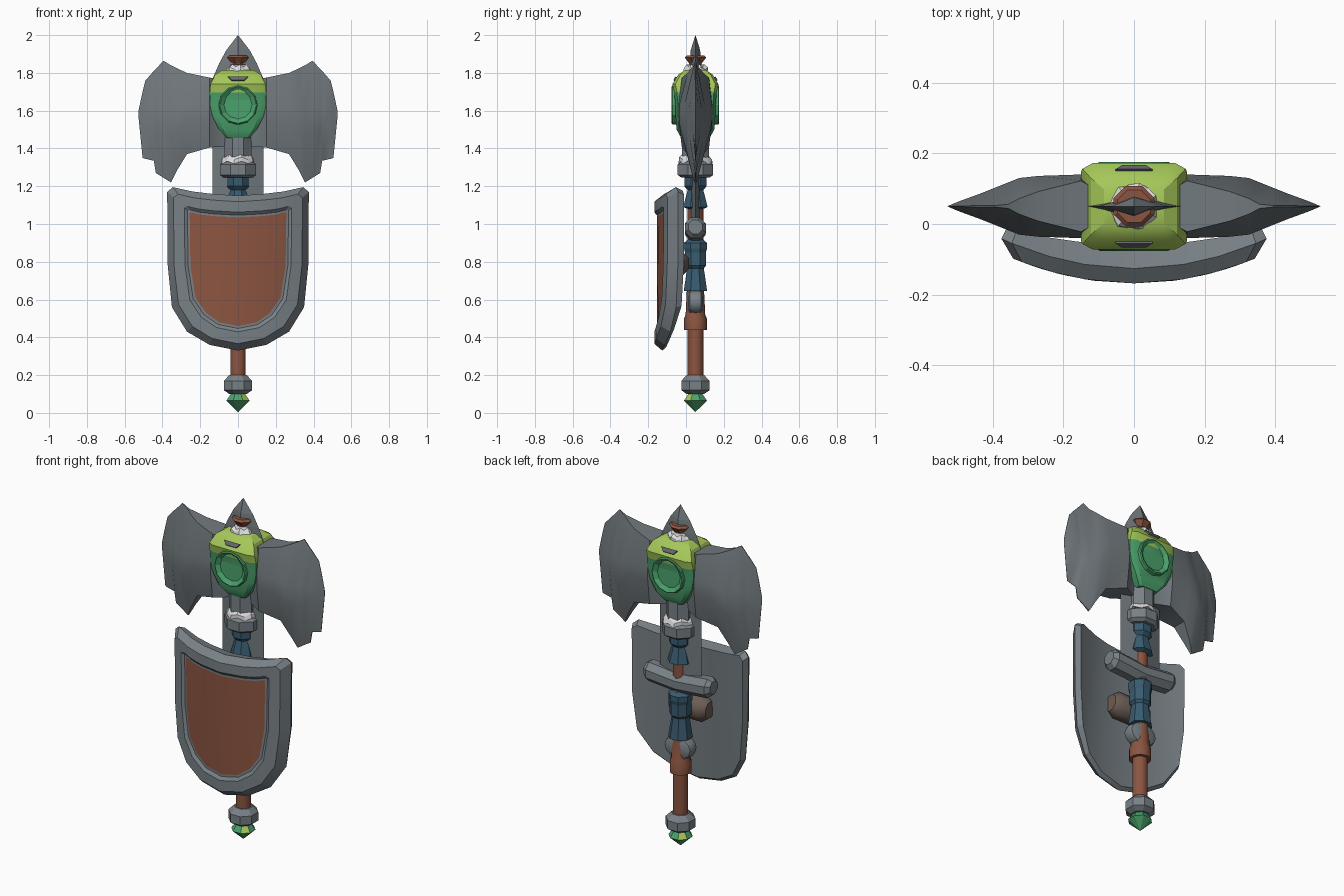
import bpy, bmesh, math, random
from mathutils import Vector

random.seed(4)
if "Cube" in bpy.data.objects:
    bpy.data.objects.remove(bpy.data.objects["Cube"])

AXIS_Y = 0.05


def material(name, r, g, b):
    m = bpy.data.materials.new(name)
    m.use_nodes = True
    m.diffuse_color = (r, g, b, 1)
    m.node_tree.nodes["Principled BSDF"].inputs["Base Color"].default_value = (r, g, b, 1)
    return m


STEEL = material("steel grey", 0.19, 0.22, 0.24)
BLADE = material("blade grey", 0.165, 0.19, 0.205)
LEATHER = material("red brown", 0.26, 0.09, 0.052)
LIME = material("lime green", 0.38, 0.58, 0.1)
GREEN = material("jade green", 0.07, 0.36, 0.15)
BLUE = material("dark blue", 0.04, 0.105, 0.16)
FUR = material("white fur", 0.75, 0.75, 0.77)
STRAP = material("dull brown", 0.15, 0.11, 0.09)
SLOT = material("slot grey", 0.14, 0.14, 0.17)


def make(name, verts, faces, mats, mirror=False, mat_ids=None, smooth=False):
    bm = bmesh.new()
    vs = [bm.verts.new(v) for v in verts]
    for i, f in enumerate(faces):
        face = bm.faces.new([vs[j] for j in f])
        face.material_index = mat_ids[i] if mat_ids else 0
    bmesh.ops.remove_doubles(bm, verts=bm.verts, dist=0.0004)
    bmesh.ops.recalc_face_normals(bm, faces=bm.faces)
    me = bpy.data.meshes.new(name)
    bm.to_mesh(me)
    bm.free()
    ob = bpy.data.objects.new(name, me)
    bpy.context.collection.objects.link(ob)
    for m in mats:
        me.materials.append(m)
    if mirror:
        mod = ob.modifiers.new("Mirror", "MIRROR")
        mod.use_clip = True
    if smooth:
        bpy.ops.object.select_all(action="DESELECT")
        ob.select_set(True)
        bpy.context.view_layer.objects.active = ob
        bpy.ops.object.shade_smooth_by_angle(angle=math.radians(smooth))
    return ob


def loft(name, rings, mats, cap_start=True, cap_end=True, **kw):
    """Skin closed rings of equal length."""
    n = len(rings[0])
    verts = [v for r in rings for v in r]
    faces = [(i * n + j, i * n + (j + 1) % n, (i + 1) * n + (j + 1) % n, (i + 1) * n + j)
             for i in range(len(rings) - 1) for j in range(n)]
    if cap_start:
        faces.append(tuple(range(n)))
    if cap_end:
        faces.append(tuple(range(len(verts) - n, len(verts))))
    return make(name, verts, faces, mats, **kw)


def lathe(name, profile, sides, mat, **kw):
    """Turn (radius, z) pairs about the weapon axis, a flat side to the front."""
    rings = []
    for r, z in profile:
        angles = [math.tau * (k + 0.5) / sides for k in range(sides)]
        rings.append([(max(r, 0.0005) * math.cos(a), AXIS_Y + max(r, 0.0005) * math.sin(a), z)
                      for a in angles])
    return loft(name, rings, [mat], **kw)


def fur(name, radius, z0, z1):
    """Ragged collar."""
    rings = []
    for r, z in ((0.7, z0 + 0.01), (1, z0), (0.95, (z0 + z1) / 2), (0.75, z1)):
        ring = []
        for k in range(14):
            a = math.tau * k / 14
            rr = radius * r * random.uniform(0.9, 1.05)
            zz = z + (0.007 if k % 2 else -0.006)
            ring.append((rr * math.cos(a), AXIS_Y + rr * math.sin(a), zz))
        rings.append(ring)
    loft(name, rings, [FUR])


# Shaft, sleeves, collars and end gem
lathe("shaft", [(0.042, 0.18), (0.042, 1.3)], 10, LEATHER, smooth=40)
lathe("shaft_sleeve", [(0.06, 0.44), (0.06, 0.5), (0.052, 0.52), (0.045, 0.66)], 10, LEATHER, smooth=40)
lathe("end_collar", [(0.05, 0.1), (0.081, 0.12), (0.081, 0.17), (0.05, 0.2)], 8, STEEL)
lathe("lower_grip", [(0.067, 0.645), (0.048, 0.765), (0.06, 0.78), (0.06, 0.85),
                     (0.066, 0.87), (0.066, 0.9), (0.04, 0.92)], 8, BLUE)
lathe("upper_grip", [(0.045, 1.08), (0.07, 1.09), (0.045, 1.18), (0.064, 1.2),
                     (0.064, 1.25)], 8, BLUE)
lathe("neck_collar", [(0.08, 1.245), (0.102, 1.26), (0.102, 1.315), (0.08, 1.33)], 8, STEEL)
fur("neck_fur", 0.09, 1.325, 1.37)
lathe("head_socket", [(0.078, 1.35), (0.078, 1.5)], 8, STEEL)

gem = lathe("end_gem", [(0, 0.005), (0.066, 0.065), (0.037, 0.105)], 8, GREEN)
gem.data.materials.append(LIME)
for p in gem.data.polygons:
    if p.normal.z > 0.1 and p.normal.x * p.normal.y < -0.1:
        p.material_index = 1

# Disc pommel of the sword
disc = []
for y, r in ((-0.04, 0.6), (-0.03, 0.9), (0, 1), (0.03, 0.9), (0.04, 0.6)):
    disc.append([(0.092 * r * math.cos(math.tau * k / 12), AXIS_Y + y,
                  0.587 + 0.07 * r * math.sin(math.tau * k / 12)) for k in range(12)])
loft("sword_pommel", disc, [STEEL], smooth=40)

# Sword crossguard with a slight sag in the middle
guard = []
for x, r, z in ((-0.215, 0.04, 0.985), (-0.19, 0.06, 0.98), (0, 0.058, 0.962),
                (0.19, 0.06, 0.98), (0.215, 0.04, 0.985)):
    guard.append([(x, AXIS_Y + r * math.cos(math.tau * (k + 0.5) / 8),
                   z + r * math.sin(math.tau * (k + 0.5) / 8)) for k in range(8)])
loft("sword_crossguard", guard, [STEEL])

# Sword blade running up through the axe head
sword = [[(-w, AXIS_Y, z), (0, AXIS_Y - t, z), (w, AXIS_Y, z), (0, AXIS_Y + t, z)]
         for z, w, t in ((0.98, 0.135, 0.03), (1.77, 0.134, 0.03), (1.85, 0.1, 0.03),
                         (1.92, 0.062, 0.025), (2.0, 0.0005, 0.0005))]
loft("sword_blade", sword, [BLADE])

# Twin axe blades: x, top, bottom, edge and middle half thickness
wing = []
for x, top, bot, te, tm in ((0, 1.76, 1.41, 0.03, 0.04), (0.075, 1.765, 1.41, 0.03, 0.04),
                            (0.15, 1.775, 1.405, 0.072, 0.09),
                            (0.27, 1.8, 1.37, 0.042, 0.086), (0.325, 1.825, 1.28, 0.022, 0.08),
                            (0.355, 1.84, 1.22, 0.006, 0.068), (0.395, 1.865, 1.245, 0.002, 0.052),
                            (0.435, 1.82, 1.27, 0.002, 0.036), (0.446, 1.81, 1.335, 0.002, 0.032),
                            (0.49, 1.76, 1.345, 0.001, 0.016), (0.505, 1.7, 1.35, 0.001, 0.01),
                            (0.527, 1.6, 1.57, 0.0005, 0.0005)):
    hi, lo = top * 0.6 + bot * 0.4, top * 0.4 + bot * 0.6
    side = [(te, top), (tm, hi), (tm, lo), (te, bot)]
    wing.append([(x, AXIS_Y + t, z) for t, z in side] + [(x, AXIS_Y - t, z) for t, z in side[::-1]])
loft("axe_blades", wing, [BLADE], cap_start=False, mirror=True, smooth=35)

# Head body: chamfered barrel, lime above and green below
body = []
for z, a, b in ((1.455, 0.06, 0.075), (1.5, 0.1, 0.1), (1.57, 0.136, 0.105), (1.63, 0.148, 0.107),
                (1.695, 0.15, 0.112), (1.74, 0.146, 0.122), (1.79, 0.122, 0.092),
                (1.815, 0.085, 0.055)):
    q = [(a, b * 0.87), (a * 0.8, b)]
    ring = q + [(-x, y) for x, y in q[::-1]] + [(-x, -y) for x, y in q] + [(x, -y) for x, y in q[::-1]]
    body.append([(x, AXIS_Y + y, z) for x, y in ring])
head = loft("head_body", body, [GREEN, LIME], smooth=30)
for p in head.data.polygons:
    if p.center.z > 1.69:
        p.material_index = 1

# Round bosses with a sunken face, and slots, on the front and back
for s, label in ((-1, "front"), (1, "back")):
    boss = []
    for r, d in ((0.106, 0.085), (0.103, 0.122), (0.097, 0.126), (0.074, 0.109)):
        boss.append([(r * math.cos(math.tau * k / 12), AXIS_Y + s * d,
                      1.63 + r * math.sin(math.tau * k / 12)) for k in range(12)])
    loft(label + "_boss", boss, [GREEN])
    plate = []
    for lift in (-0.002, 0.005):
        plate.append([(x, AXIS_Y + s * (y + lift), z + lift) for x, y, z in
                      ((-0.052, 0.1, 1.777), (0.052, 0.1, 1.777),
                       (0.034, 0.112, 1.757), (-0.034, 0.112, 1.757))])
    loft(label + "_slot", plate, [SLOT])

# Stopper on top
fur("stopper_fur", 0.07, 1.808, 1.838)
lathe("stopper", [(0.032, 1.82), (0.036, 1.85), (0.062, 1.882), (0.05, 1.893)], 8, LEATHER)

# Shield: half outlines of the rim and of the inner panel, as x and z
OUTER = [(0, 1.15), (0.14, 1.16), (0.24, 1.172), (0.345, 1.195), (0.375, 1.17),
         (0.372, 0.78), (0.35, 0.56), (0.27, 0.43), (0.15, 0.36), (0, 0.33)]
INNER = [(0, 1.035), (0.13, 1.042), (0.2, 1.05), (0.245, 1.062), (0.256, 1.06),
         (0.252, 0.78), (0.225, 0.61), (0.17, 0.53), (0.1, 0.48), (0, 0.46)]


def shield_front(x, z):
    return -0.168 + 0.6 * x * x


def shield_back(x, z):
    """Flatter than the front, leaning forward at the foot."""
    return -0.06 + 0.38 * x * x - 0.18 * max(0, 0.6 - z)


verts, faces, ids = [], [], []
steps = [(0.13, shield_back, 0), (0, shield_front, 0.042), (0.28, shield_front, 0),
         (0.76, shield_front, 0), (0.9, shield_front, 0.014), (1, shield_front, 0.014)]
n = len(OUTER)
for k, surface, depth in steps:
    for o, i in zip(OUTER, INNER):
        p = Vector(o).lerp(Vector(i), k)
        verts.append((p.x, surface(p.x, p.y) + depth, p.y))
for r in range(len(steps) - 1):
    for j in range(n - 1):
        a = r * n + j
        faces.append((a, a + 1, a + n + 1, a + n))
        ids.append(0)
for base, mat_id in ((0, 0), ((len(steps) - 1) * n, 1)):
    for j in range(n // 2 - 1):
        faces.append((base + j, base + j + 1, base + n - 2 - j, base + n - 1 - j))
        ids.append(mat_id)
make("shield", verts, faces, [STEEL, LEATHER], mirror=True, mat_ids=ids, smooth=18)

# Padded handle behind the shield
pad = []
for x, k in ((-0.12, 0.65), (-0.085, 1), (0.085, 1), (0.12, 0.65)):
    pad.append([(x, -0.05 + 0.07 * k * math.cos(math.tau * (j + 0.5) / 8),
                 0.79 + 0.075 * k * math.sin(math.tau * (j + 0.5) / 8)) for j in range(8)])
loft("shield_handle", pad, [STRAP], smooth=50)
